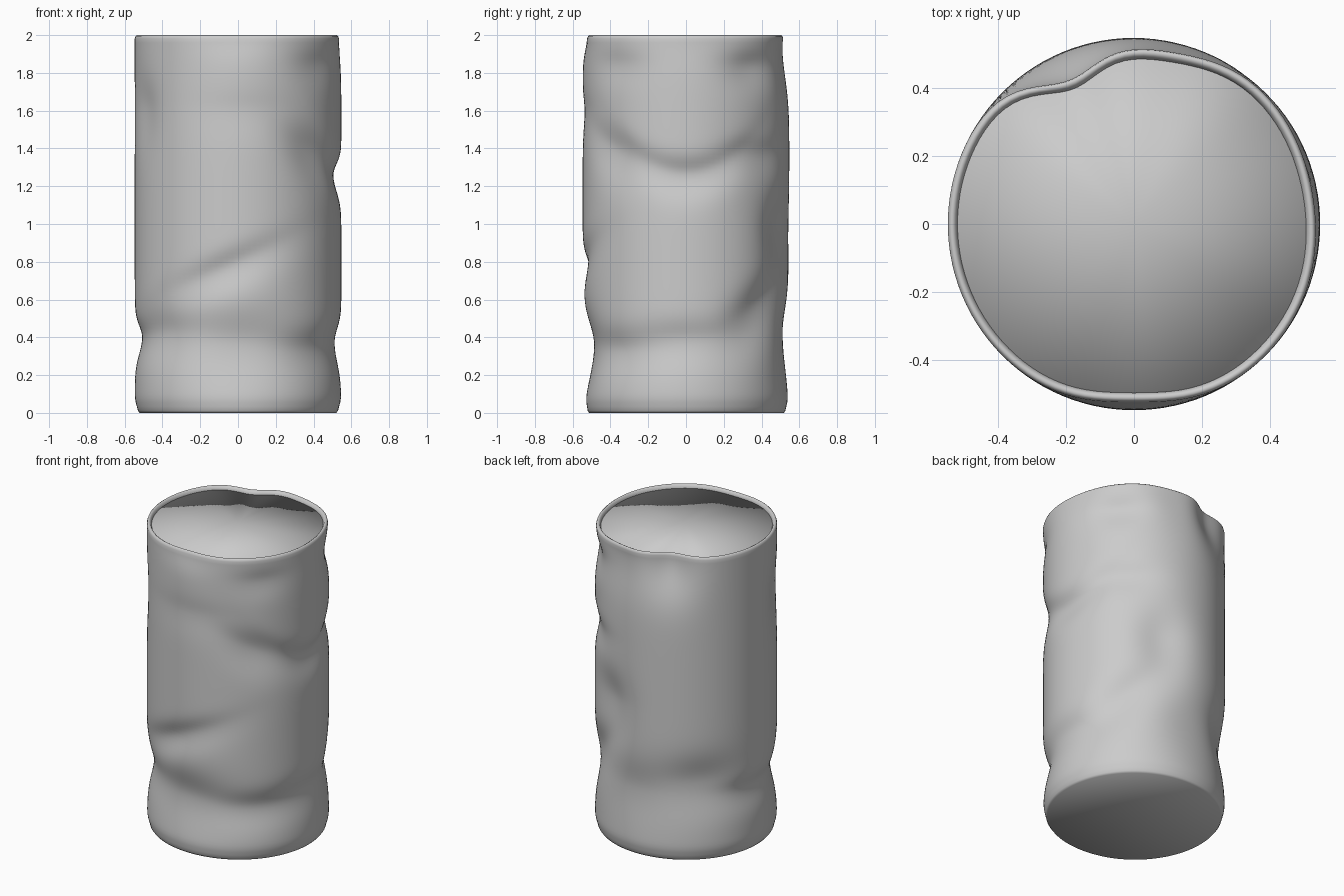
import bpy, bmesh, math

cube = bpy.data.objects.get("Cube")
if cube:
    bpy.data.objects.remove(cube, do_unlink=True)

RADIUS, SEGMENTS, ROWS = 0.547, 112, 90

metal = bpy.data.materials.new("plain grey metal")
metal.use_nodes = True
GREY = (0.6, 0.6, 0.6, 1)
metal.diffuse_color = GREY
metal.node_tree.nodes["Principled BSDF"].inputs["Base Color"].default_value = GREY

# Dents: angle, height, depth, angular width, vertical width, tilt, curve
DENTS = [
    # uneven hollow around the base
    (270, .36, .058, 22, .19, 0, 0),
    (318, .33, .036, 20, .11, 0, 0),
    (0, .38, .032, 20, .11, 0, 0),
    (45, .55, .042, 16, .15, .3, 0),
    (90, .42, .034, 20, .20, 0, 0),
    (135, .50, .045, 18, .18, 0, 0),
    (180, .40, .036, 20, .09, 0, 0),
    (222, .42, .036, 18, .13, 0, 0),
    # creases around the middle
    (260, .75, .034, 24, .09, .22, 0),
    (0, 1.26, .042, 21, .09, 0, .35),
    (315, 1.38, .034, 13, .12, -.25, 0),
    (45, 1.36, .026, 14, .09, 0, 0),
    (68, .95, .045, 12, .20, 0, 0),
    (205, 1.6, .025, 10, .17, 0, 0),
    # shallow dents near the rim
    (40, 1.83, .035, 13, .09, 0, 0),
    (320, 1.84, .015, 12, .08, 0, 0),
    (114, 1.97, .082, 12, .17, 0, 0),
    (80, 1.93, .033, 15, .17, 0, 0),
    (10, 2, .015, 20, .12, 0, 0),
    (270, 2, .024, 14, .08, 0, 0),
    (275, 1.6, .01, 20, .10, 0, 0),
]


def bell(distance, width):
    return math.exp(-(distance / width) ** 2)


def radius_at(angle, z):
    r = RADIUS - .018 * bell(z, .05)
    for centre, height, depth, spread, tall, tilt, curve in DENTS:
        turn = (angle - math.radians(centre) + math.pi) % math.tau - math.pi
        rise = z - height - tilt * turn - curve * turn * turn
        # creases are steeper on their upper edge
        tall *= .9 if rise > 0 else 1.35
        r -= depth * bell(turn, math.radians(spread) * 1.4) * bell(rise, tall)
    return r


def ring(bm, z, inset):
    verts = []
    for i in range(SEGMENTS):
        a = math.tau * i / SEGMENTS
        r = radius_at(a, z) - inset
        verts.append(bm.verts.new((r * math.cos(a), r * math.sin(a), z)))
    return verts


def loft(name, profile, centre_z):
    """Loft dented rings along a profile and close the last one with a fan."""
    bm = bmesh.new()
    rings = [ring(bm, z, inset) for z, inset in profile]
    hub = bm.verts.new((0, 0, centre_z))
    for i in range(SEGMENTS):
        j = (i + 1) % SEGMENTS
        for low, high in zip(rings, rings[1:]):
            bm.faces.new((low[i], low[j], high[j], high[i]))
        bm.faces.new((rings[-1][i], rings[-1][j], hub))
    bmesh.ops.recalc_face_normals(bm, faces=bm.faces)
    for face in bm.faces:
        face.smooth = True
    mesh = bpy.data.meshes.new(name)
    bm.to_mesh(mesh)
    bm.free()
    mesh.materials.append(metal)
    obj = bpy.data.objects.new(name, mesh)
    bpy.context.collection.objects.link(obj)


# Crumpled wall with a rolled upper lip, closed by a soft-edged base
wall = [(.012 + 1.97 * k / ROWS, 0) for k in range(ROWS, -1, -1)]
lip = [(1.96, .03), (1.98, .028), (1.994, .022), (2, .012), (1.994, .004)]
loft("can_body", lip + wall + [(0, .008)], .012)

# Recessed top cap with a short skirt hidden behind the lip
loft("top_cap", [(1.90, .027), (1.975, .027)], 1.98)
